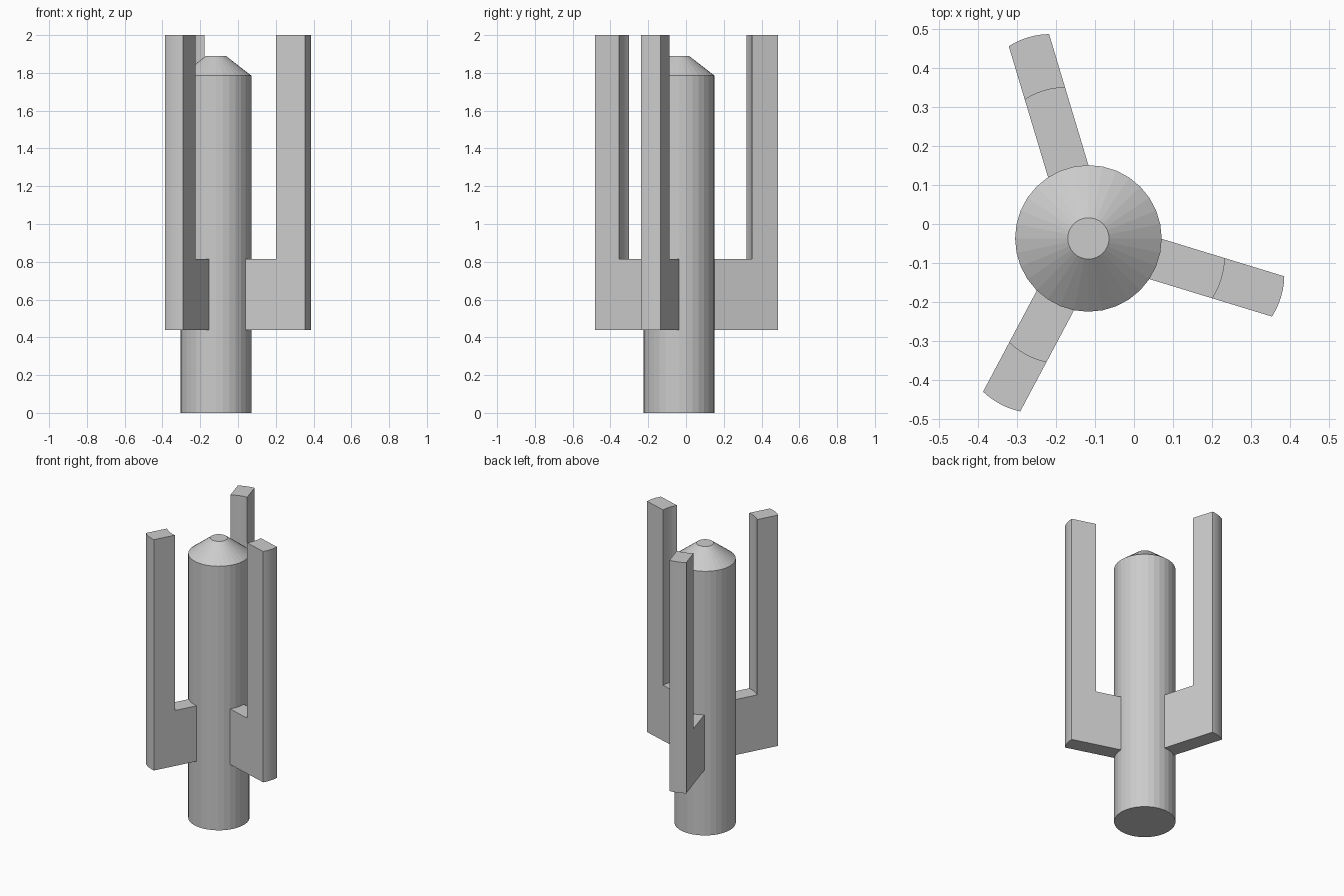
import bpy, bmesh
from math import cos, sin, sqrt, radians, tau

if "Cube" in bpy.data.objects:
    bpy.data.objects.remove(bpy.data.objects["Cube"])

CX, CY = -0.117, -0.037          # axis of the central body
HALF_W = 0.054                   # half thickness of the arms
BULGE_R = 0.2                    # curvature of the arm's outer faces


def make_object(name, bm):
    bmesh.ops.recalc_face_normals(bm, faces=bm.faces)
    mesh = bpy.data.meshes.new(name)
    bm.to_mesh(mesh)
    bm.free()
    obj = bpy.data.objects.new(name, mesh)
    bpy.context.collection.objects.link(obj)
    return obj


def skin(bm, loops, closed):
    """Join successive point loops with quads."""
    n = len(loops[0])
    pairs = zip(loops, loops[1:] + loops[:1]) if closed else zip(loops, loops[1:])
    for a, b in pairs:
        for i in range(n):
            j = (i + 1) % n
            bm.faces.new((a[i], a[j], b[j], b[i]))


# Central body: faceted cylinder with a truncated cone on top
def make_body(sides=32):
    bm = bmesh.new()
    rings = [[bm.verts.new((CX + r * cos(tau * k / sides),
                            CY + r * sin(tau * k / sides), z))
              for k in range(sides)]
             for r, z in ((0.188, 0), (0.188, 1.785), (0.053, 1.89))]
    skin(bm, rings, False)
    bm.faces.new(rings[0])
    bm.faces.new(rings[-1])
    return make_object("central_body", bm)


# L-shaped arm: side profile swept across its thickness, curved outer faces
def make_arm(name, angle, inner, outer, steps=6):
    bm = bmesh.new()
    c, s = cos(radians(angle)), sin(radians(angle))
    loops = []
    for k in range(steps + 1):
        v = HALF_W * (2 * k / steps - 1)
        sag = sqrt(BULGE_R**2 - v**2) - sqrt(BULGE_R**2 - HALF_W**2)
        profile = ((0.165, 0.44), (outer + sag, 0.44), (outer + sag, 2.0),
                   (inner + sag, 2.0), (inner + sag, 0.815), (0.165, 0.815))
        loops.append([bm.verts.new((CX + u * c - v * s, CY + u * s + v * c, z))
                      for u, z in profile])
    skin(bm, loops, False)
    bm.faces.new(loops[0])
    bm.faces.new(loops[-1])
    return make_object(name, bm)


make_body()
for name, angle, inner, outer in (("right_arm", -17, 0.348, 0.509),
                                  ("back_arm", 106.7, 0.388, 0.531),
                                  ("front_left_arm", 242, 0.330, 0.474)):
    make_arm(name, angle, inner, outer)
